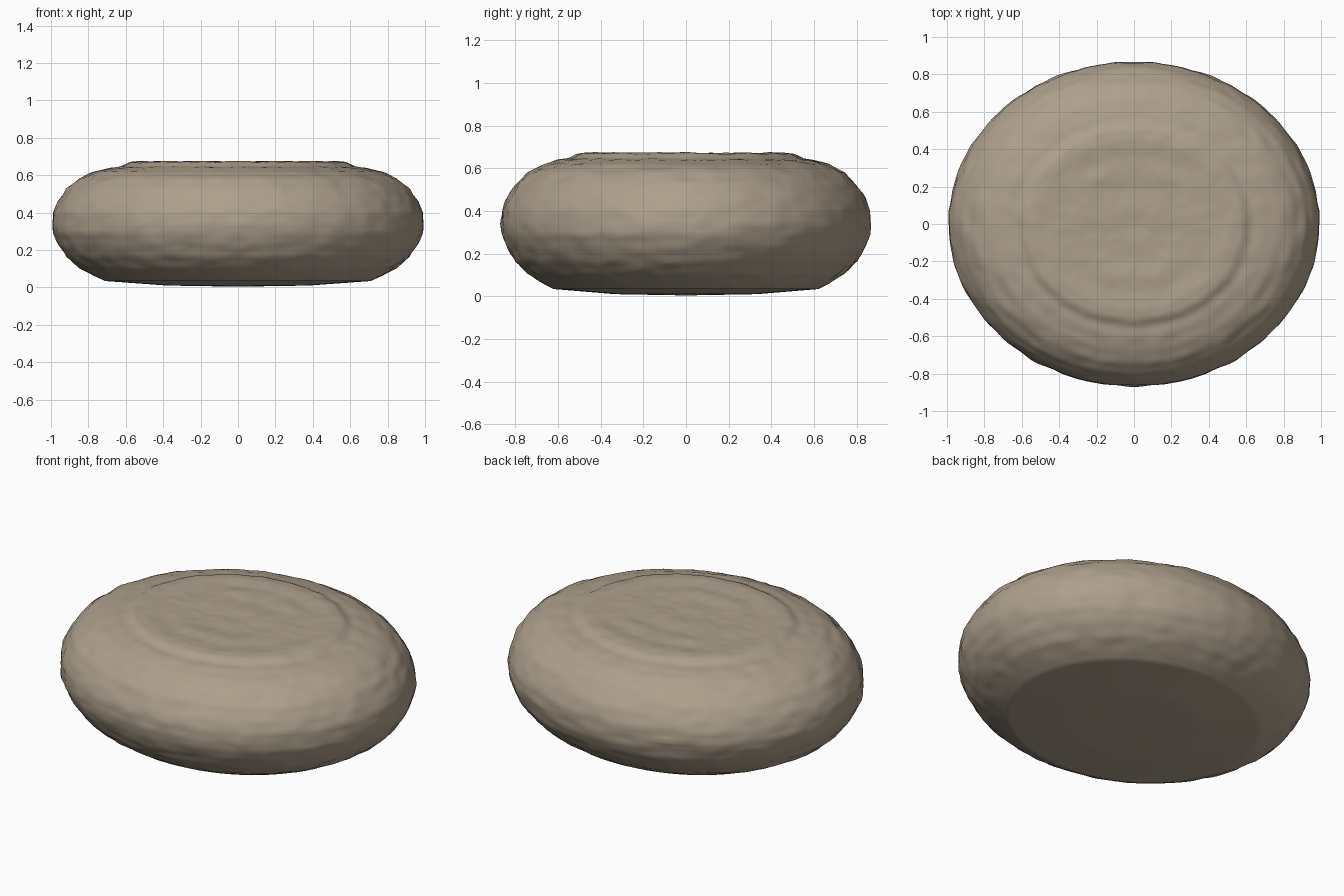
import bpy, bmesh, math
from mathutils import noise, Vector

if "Cube" in bpy.data.objects:
    bpy.data.objects.remove(bpy.data.objects["Cube"])

SEG = 160
Y_SCALE = 0.875
# half profile of the cushion: radius along x, height
PROFILE = [(0.0, 0.004), (0.38, 0.010), (0.71, 0.034), (0.77, 0.062), (0.85, 0.107),
           (0.915, 0.165), (0.96, 0.23), (0.985, 0.29), (0.992, 0.34), (0.985, 0.40),
           (0.96, 0.46), (0.915, 0.525), (0.85, 0.58), (0.77, 0.618), (0.69, 0.638),
           (0.63, 0.645), (0.58, 0.668), (0.52, 0.674), (0.42, 0.668), (0.34, 0.672),
           (0.22, 0.667), (0.10, 0.669), (0.0, 0.668)]


def refine(points, step=0.02):
    """Subdivide the profile evenly."""
    out = [points[0]]
    for (r0, z0), (r1, z1) in zip(points, points[1:]):
        n = max(1, round(math.hypot(r1 - r0, z1 - z0) / step))
        out += [(r0 + (r1 - r0) * i / n, z0 + (z1 - z0) * i / n) for i in range(1, n + 1)]
    return out


def dimple(p):
    """Soft hammered surface, mirrored left to right, absent on the flat base."""
    q = Vector((abs(p.x), p.y, p.z * 1.6))
    fade = min(1, max(0, (p.z - 0.04) / 0.06))
    if p.z > 0.6:
        fade *= 0.7
    return fade * (0.007 * noise.noise(q * 10) + 0.003 * noise.noise(q * 20))


# cushion body: elliptical lathe
bm = bmesh.new()
pts = refine(PROFILE)
bottom = bm.verts.new((0, 0, pts[0][1]))
top = bm.verts.new((0, 0, pts[-1][1]))
rings = []
for r, z in pts[1:-1]:
    rings.append([bm.verts.new((r * math.cos(2 * math.pi * k / SEG),
                                r * math.sin(2 * math.pi * k / SEG) * Y_SCALE, z))
                  for k in range(SEG)])
for k in range(SEG):
    j = (k + 1) % SEG
    bm.faces.new((bottom, rings[0][j], rings[0][k]))
    bm.faces.new((top, rings[-1][k], rings[-1][j]))
    for a, b in zip(rings, rings[1:]):
        bm.faces.new((a[k], a[j], b[j], b[k]))

# surface dimples
bm.normal_update()
moves = [(v, v.normal * dimple(v.co)) for v in bm.verts]
for v, d in moves:
    v.co += d

mesh = bpy.data.meshes.new("cushion")
bm.to_mesh(mesh)
bm.free()
cushion = bpy.data.objects.new("cushion", mesh)
bpy.context.collection.objects.link(cushion)

mat = bpy.data.materials.new("warm taupe")
mat.diffuse_color = (0.42, 0.347, 0.262, 1)
mat.use_nodes = True
mat.node_tree.nodes["Principled BSDF"].inputs["Base Color"].default_value = mat.diffuse_color
mesh.materials.append(mat)

bpy.context.view_layer.objects.active = cushion
cushion.select_set(True)
bpy.ops.object.shade_smooth_by_angle(angle=math.radians(40))
